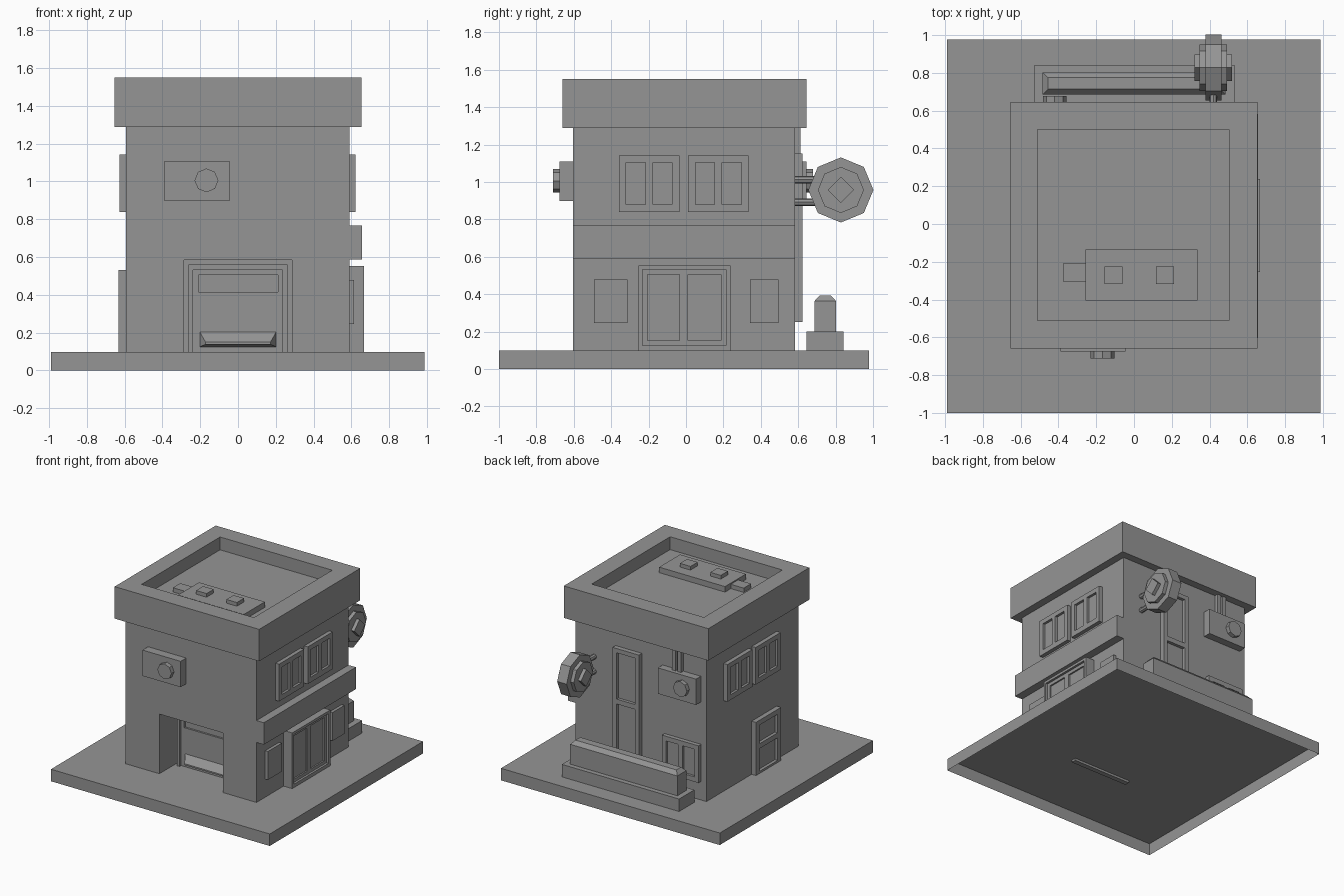
import bpy, bmesh, math
from mathutils import Vector, Matrix

old = bpy.data.objects.get("Cube")
if old:
    bpy.data.objects.remove(old, do_unlink=True)

# Single plain material
GREY = (0.3, 0.3, 0.3, 1.0)
mat = bpy.data.materials.new("plain grey")
mat.use_nodes = True
mat.diffuse_color = GREY
mat.node_tree.nodes["Principled BSDF"].inputs["Base Color"].default_value = GREY

X, Y, Z = Vector((1, 0, 0)), Vector((0, 1, 0)), Vector((0, 0, 1))
# Each wall direction: horizontal axis, vertical axis, outward normal
SIDES = {"front": (X, Z, -Y), "back": (X, Z, Y), "right": (Y, Z, X),
         "left": (Y, Z, -X), "top": (X, Y, Z)}
GROUND, FRONT, BACK, RIGHT, LEFT = 0.098, 0.604, 0.583, 0.59, 0.593


def finish(name, bm):
    me = bpy.data.meshes.new(name)
    bm.to_mesh(me)
    bm.free()
    me.materials.append(mat)
    ob = bpy.data.objects.new(name, me)
    bpy.context.collection.objects.link(ob)
    return ob


def box(name, x, y, z, open_bottom=False):
    bm = bmesh.new()
    size = Matrix.Diagonal((x[1] - x[0], y[1] - y[0], z[1] - z[0], 1))
    mid = Matrix.Translation((sum(x) / 2, sum(y) / 2, sum(z) / 2))
    bmesh.ops.create_cube(bm, size=1, matrix=mid @ size)
    if open_bottom:
        low = [f for f in bm.faces if f.normal.z < -0.9]
        bmesh.ops.delete(bm, geom=low, context="FACES_ONLY")
    return finish(name, bm)


def loft(name, rings):
    """Closed solid through equal-length rings of points."""
    bm = bmesh.new()
    loops = [[bm.verts.new(p) for p in ring] for ring in rings]
    for a, b in zip(loops, loops[1:]):
        for i in range(len(a)):
            j = (i + 1) % len(a)
            bm.faces.new((a[i], a[j], b[j], b[i]))
    bm.faces.new(loops[0])
    bm.faces.new(loops[-1])
    bmesh.ops.recalc_face_normals(bm, faces=bm.faces)
    return finish(name, bm)


def rod(name, axis, centre, radius, start, end, sides=8):
    """Prism along x or y with a corner on each axis."""
    rings = []
    for d in (start, end):
        ring = []
        for i in range(sides):
            a = 2 * math.pi * i / sides
            c, s = centre[0] + radius * math.cos(a), centre[1] + radius * math.sin(a)
            ring.append((d, c, s) if axis == "x" else (c, d, s))
        rings.append(ring)
    return loft(name, rings)


def rect(x, y, z):
    return [(x[0], y[0], z), (x[1], y[0], z), (x[1], y[1], z), (x[0], y[1], z)]


def panel(name, side, u, v, base, out, panes, recess):
    """Raised plate on a wall with sunken rectangular panes (u0, u1, v0, v1)."""
    U, V, N = SIDES[side]
    us = sorted(set(u) | {p[i] for p in panes for i in (0, 1)})
    vs = sorted(set(v) | {p[i] for p in panes for i in (2, 3)})
    bm = bmesh.new()
    grid = [[bm.verts.new(U * a + V * b + N * out) for b in vs] for a in us]
    sunk = []
    for i in range(len(us) - 1):
        for j in range(len(vs) - 1):
            f = bm.faces.new((grid[i][j], grid[i + 1][j], grid[i + 1][j + 1], grid[i][j + 1]))
            f.normal_update()
            if f.normal.dot(N) < 0:
                f.normal_flip()
            a, b = (us[i] + us[i + 1]) / 2, (vs[j] + vs[j + 1]) / 2
            if any(p[0] < a < p[1] and p[2] < b < p[3] for p in panes):
                sunk.append(f)
    rim = [e for e in bm.edges if e.is_boundary]
    if sunk:
        bmesh.ops.inset_individual(bm, faces=sunk, thickness=0, depth=-recess)
    ext = bmesh.ops.extrude_edge_only(bm, edges=rim)["geom"]
    bmesh.ops.translate(bm, vec=N * (base - out),
                        verts=[g for g in ext if isinstance(g, bmesh.types.BMVert)])
    bmesh.ops.holes_fill(bm, edges=[e for e in bm.edges if e.is_boundary], sides=0)
    bmesh.ops.dissolve_limit(bm, angle_limit=0.01, verts=bm.verts, edges=bm.edges)
    bmesh.ops.recalc_face_normals(bm, faces=bm.faces)
    return finish(name, bm)


def two_pane(name, side, u0, base, out):
    """Window plate helper at upper-floor height."""
    panes = [(u0 + a, u0 + a + 0.103, 0.88, 1.104) for a in (0.038, 0.181)]
    panel(name, side, (u0, u0 + 0.322), (0.838, 1.142), base, out, panes, 0.02)


# Ground slab (hollow underneath), walls with entrance recess, roof parapet
box("ground_slab", (-0.99, 0.987), (-1, 0.978), (0, GROUND), open_bottom=True)
NOTCH, DEEP, LINTEL = 0.287, -0.374, 0.585
plan = [(-LEFT, -FRONT), (-NOTCH, -FRONT), (-NOTCH, DEEP), (NOTCH, DEEP),
        (NOTCH, -FRONT), (RIGHT, -FRONT), (RIGHT, BACK), (-LEFT, BACK)]
loft("lower_walls", [[(x, y, z) for x, y in plan] for z in (GROUND, LINTEL)])
box("upper_walls", (-LEFT, RIGHT), (-FRONT, BACK), (LINTEL, 1.29))
panel("roof_parapet", "top", (-0.653, 0.653), (-0.66, 0.645), 1.289, 1.55,
      [(-0.512, 0.502, -0.512, 0.5)], 0.105)

# Roof equipment
box("roof_unit", (-0.258, 0.337), (-0.405, -0.135), (1.44, 1.49))
box("roof_unit_duct", (-0.375, -0.258), (-0.305, -0.21), (1.44, 1.48))
for i, x in enumerate((-0.157, 0.117)):
    box(f"roof_vent_{i + 1}", (x, x + 0.095), (-0.317, -0.225), (1.49, 1.52))

# Front entrance: trim, shutter door, sloped ledge
panel("entrance_trim", "front", (-0.263, 0.261), (0.08, 0.56), -DEEP, -DEEP + 0.04,
      [(-0.237, 0.235, 0.09, 0.532)], 0.036)
panel("entrance_door", "front", (-0.237, 0.235), (0.08, 0.532), -DEEP, -DEEP + 0.02,
      [(-0.21, 0.212, 0.415, 0.505)], 0.015)
ledge_rings = []
for w, y, lo, hi in ((0.205, DEEP - 0.015, 0.124, 0.209), (0.172, DEEP - 0.07, 0.138, 0.15)):
    ledge_rings.append([(-w, y, lo), (w, y, lo), (w, y, hi), (-w, y, hi)])
loft("entrance_ledge", ledge_rings)

# Wall boxes with round knobs, and the conduits above the rear one
box("front_wall_box", (-0.39, -0.045), (-0.676, -FRONT), (0.897, 1.108))
rod("front_box_knob", "y", (-0.167, 1.006), 0.063, -0.711, -0.66)
box("rear_wall_box", (-0.542, -0.197), (BACK, 0.645), (0.897, 1.108))
rod("rear_box_knob", "y", (-0.42, 1.006), 0.063, 0.63, 0.678)
for i, x in enumerate((-0.385, -0.335)):
    box(f"rear_conduit_{i + 1}", (x, x + 0.032), (BACK, 0.613), (1.1, 1.29))

# Upper windows on both flanks
for i, (r, l) in enumerate(((-0.358, -0.325), (0.012, 0.04))):
    two_pane(f"right_window_{i + 1}", "right", r, RIGHT, 0.622)
    two_pane(f"left_window_{i + 1}", "left", l, LEFT, 0.628)

# Right flank: ledge band, double door, small side windows
box("right_ledge", (RIGHT, 0.657), (-FRONT, BACK), (0.588, 0.767))
panel("right_door_trim", "right", (-0.254, 0.238), (GROUND, 0.553), RIGHT, 0.668,
      [(-0.233, 0.214, 0.126, 0.532)], 0.03)
panel("right_door", "right", (-0.233, 0.214), (0.126, 0.532), RIGHT, 0.65,
      [(-0.206, -0.035, 0.152, 0.505), (0.012, 0.187, 0.152, 0.505)], 0.02)
for i, y in enumerate(((-0.492, -0.313), (0.342, 0.495))):
    box(f"right_small_window_{i + 1}", (RIGHT, 0.615), y, (0.246, 0.478))

# Left flank door
panel("left_door", "left", (-0.325, 0.0), (GROUND, 0.532), LEFT, 0.632,
      [(-0.28, -0.045, 0.34, 0.492), (-0.28, -0.045, 0.115, 0.3)], 0.025)

# Rear tall window and lower window
panel("rear_tall_window", "back", (-0.01, 0.228), (0.25, 1.153), BACK, 0.622,
      [(0.025, 0.193, 0.74, 1.118), (0.025, 0.193, 0.285, 0.7)], 0.025)
panel("rear_low_window", "back", (-0.545, -0.215), (0.25, 0.553), BACK, 0.617,
      [(-0.507, -0.4, 0.29, 0.515), (-0.36, -0.253, 0.29, 0.515)], 0.02)

# Rear planter with chamfered top
box("planter_base", (-0.527, 0.532), (0.645, 0.842), (GROUND, 0.2))
loft("planter_top", [rect((-0.484, 0.484), (0.686, 0.803), 0.2),
                     rect((-0.484, 0.484), (0.686, 0.803), 0.362),
                     rect((-0.456, 0.456), (0.714, 0.775), 0.393)])

# Projecting octagonal sign with stepped faces, held by two arms
for name, radius, half, sides in (("sign_disc", 0.174, 0.0425, 8),
                                  ("sign_step", 0.123, 0.072, 8),
                                  ("sign_centre", 0.07, 0.1, 4)):
    rod(name, "x", (0.828, 0.957), radius, 0.42 - half, 0.42 + half, sides)
for i, z in enumerate((1.012, 0.892)):
    rod(f"sign_arm_{i + 1}", "y", (0.42, z), 0.02, BACK, 0.72)
